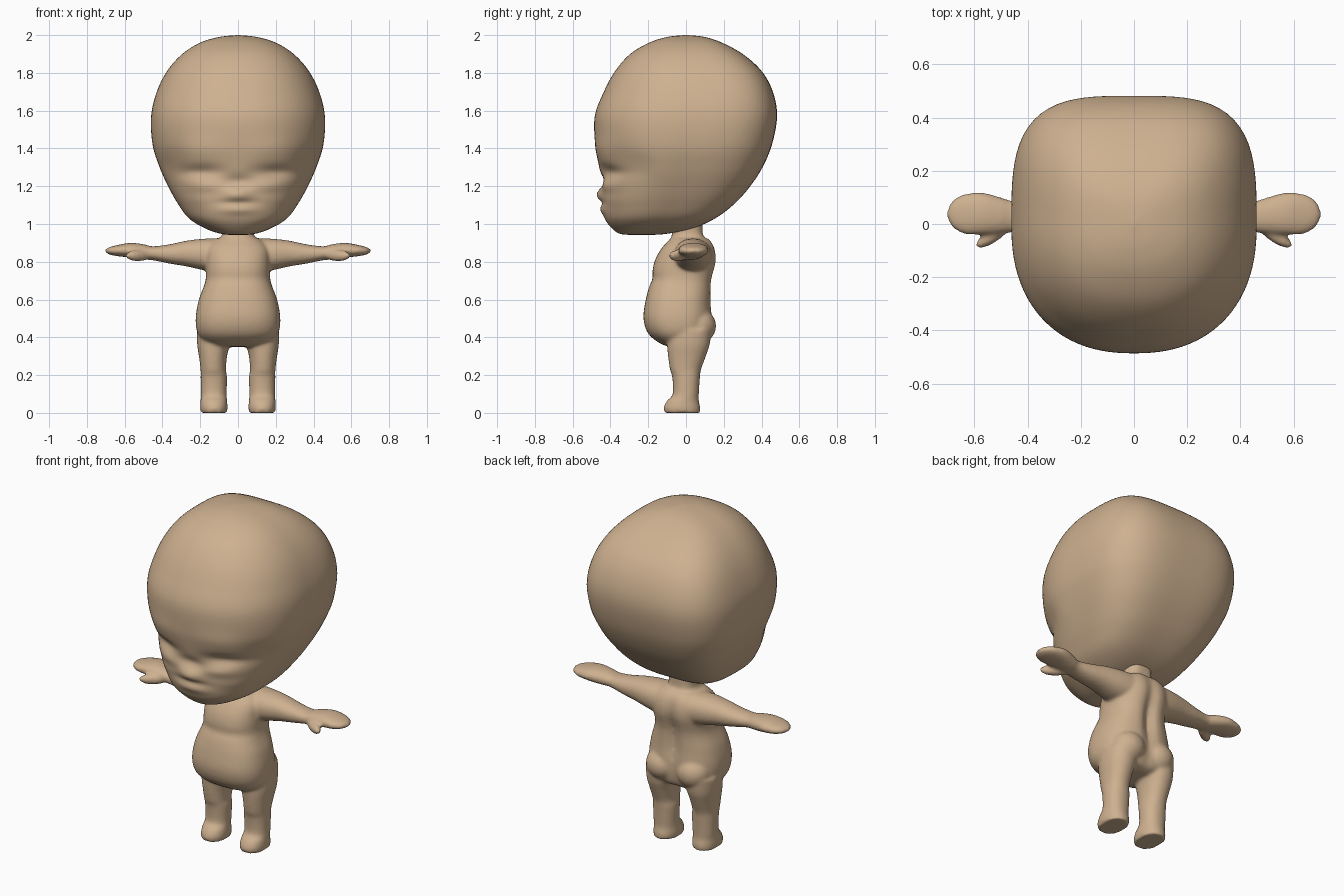
import bpy, bmesh, math
from mathutils import Vector

if "Cube" in bpy.data.objects:
    bpy.data.objects.remove(bpy.data.objects["Cube"], do_unlink=True)

skin = bpy.data.materials.new("tan skin")
skin.use_nodes = True
SKIN = (0.62, 0.44, 0.28, 1)
skin.diffuse_color = SKIN
skin.node_tree.nodes["Principled BSDF"].inputs["Base Color"].default_value = SKIN


def smooth_rows(rows, steps):
    """Catmull-Rom interpolation between cross-section rows."""
    pts = [rows[0]] + rows + [rows[-1]]
    out = []
    for p0, p1, p2, p3 in zip(pts, pts[1:], pts[2:], pts[3:]):
        for i in range(steps):
            t = i / steps
            out.append([b + t / 2 * ((c - a) + t * (2*a - 5*b + 4*c - d + t * (3*(b - c) + d - a)))
                        for a, b, c, d in zip(p0, p1, p2, p3)])
    return out + [list(rows[-1])]


def loft(bm, rows, axis="z", n_front=2.2, n_back=2.2, segs=48, steps=6, mirror=False):
    """Rows are (position, u min, u max, v min, v max); sections are superellipses."""
    rings = []
    for pos, u0, u1, v0, v1 in smooth_rows(rows, steps):
        ring = []
        for k in range(segs):
            a = 2 * math.pi * k / segs
            c, s = math.cos(a), math.sin(a)
            n = n_back if s > 0 else n_front
            r = (abs(c)**n + abs(s)**n) ** (-1 / n)
            u = (u0 + u1) / 2 + (u1 - u0) / 2 * r * c
            v = (v0 + v1) / 2 + (v1 - v0) / 2 * r * s
            co = Vector((u, v, pos)) if axis == "z" else Vector((pos, u, v))
            if mirror:
                co.x = -co.x
            ring.append(bm.verts.new(co))
        rings.append(ring)
    faces = [bm.faces.new(rings[0]), bm.faces.new(rings[-1])]
    for lo, hi in zip(rings, rings[1:]):
        for k in range(segs):
            j = (k + 1) % segs
            faces.append(bm.faces.new((lo[k], lo[j], hi[j], hi[k])))
    bmesh.ops.recalc_face_normals(bm, faces=faces)


def ball(bm, centre, radii, angle=0.0):
    """Ellipsoid turned about z."""
    new = bmesh.ops.create_uvsphere(bm, u_segments=24, v_segments=16, radius=1)["verts"]
    for v in new:
        x, y = v.co.x * radii[0], v.co.y * radii[1]
        c, s = math.cos(angle), math.sin(angle)
        v.co = Vector(centre) + Vector((x*c - y*s, x*s + y*c, v.co.z * radii[2]))


def gauss(d, width):
    return math.exp(-(d / width) ** 2)


def finish(bm, name):
    mesh = bpy.data.meshes.new(name)
    bm.to_mesh(mesh)
    bm.free()
    ob = bpy.data.objects.new(name, mesh)
    bpy.context.collection.objects.link(ob)
    mesh.materials.append(skin)
    mesh.shade_smooth()
    return ob


# Head: large, round in front, boxier at the back
head_rows = [(z, -w, w, f, b) for z, w, f, b in [
    (0.943, 0.005, -0.24, -0.23), (0.946, 0.08, -0.34, -0.12), (0.975, 0.17, -0.39, 0.03),
    (1.03, 0.26, -0.43, 0.155), (1.11, 0.32, -0.44, 0.26), (1.2, 0.37, -0.445, 0.34),
    (1.3, 0.415, -0.46, 0.405), (1.42, 0.452, -0.48, 0.455), (1.57, 0.46, -0.483, 0.482),
    (1.7, 0.43, -0.435, 0.46), (1.81, 0.375, -0.375, 0.4), (1.9, 0.295, -0.295, 0.3),
    (1.96, 0.2, -0.195, 0.19), (1.99, 0.1, -0.1, 0.1), (2.0, 0.005, -0.01, 0.01)]]
bm = bmesh.new()
loft(bm, head_rows, n_front=2.3, n_back=3.4, segs=96, steps=8)
# Face relief as (x, z, width, height, push out)
relief = [(0.0, 1.155, 0.07, 0.04, 0.03), (0.0, 1.225, 0.09, 0.035, -0.018),
          (0.0, 1.075, 0.1, 0.025, 0.015), (0.0, 1.115, 0.09, 0.014, -0.008),
          (0.2, 1.275, 0.11, 0.035, -0.03), (0.17, 1.2, 0.1, 0.03, 0.012),
          (0.2, 1.13, 0.12, 0.05, 0.008), (0.2, 1.4, 0.14, 0.06, 0.008),
          (0.37, 1.3, 0.08, 0.1, -0.025)]
for v in bm.verts:
    front = min(1, max(0, (-v.co.y - 0.1) / 0.15))
    for x, z, w, h, push in relief:
        v.co.y -= front * push * gauss(abs(v.co.x) - x, w) * gauss(v.co.z - z, h)
finish(bm, "head")

# Torso with round belly, chest and neck
bm = bmesh.new()
loft(bm, [(z, -w, w, f, b) for z, w, f, b in [
    (0.35, 0.1, -0.09, 0.07), (0.37, 0.17, -0.14, 0.11), (0.42, 0.213, -0.2, 0.13),
    (0.5, 0.224, -0.225, 0.14), (0.6, 0.207, -0.213, 0.135), (0.7, 0.172, -0.187, 0.14),
    (0.8, 0.17, -0.167, 0.163), (0.87, 0.165, -0.13, 0.155), (0.915, 0.125, -0.09, 0.13),
    (0.94, 0.085, -0.075, 0.095), (1.02, 0.085, -0.075, 0.09)]], n_front=2.5, n_back=2.5)
# Spine groove and chest fold
for v in bm.verts:
    if v.co.y > 0:
        v.co.y -= 0.03 * gauss(v.co.x, 0.035) * gauss(v.co.z - 0.65, 0.22)
    else:
        v.co.y += 0.008 * gauss(v.co.z - 0.71, 0.025)

leg_rows = [(0.0, 0.058, 0.197, -0.115, 0.075), (0.03, 0.055, 0.2, -0.118, 0.075),
            (0.065, 0.058, 0.198, -0.1, 0.068), (0.1, 0.06, 0.197, -0.07, 0.068),
            (0.19, 0.058, 0.198, -0.073, 0.074), (0.23, 0.064, 0.198, -0.085, 0.08),
            (0.3, 0.058, 0.207, -0.095, 0.105), (0.36, 0.045, 0.216, -0.1, 0.125),
            (0.44, 0.035, 0.218, -0.1, 0.135)]
arm_rows = [(0.08, -0.06, 0.14, 0.74, 0.925), (0.18, -0.06, 0.13, 0.755, 0.922),
            (0.27, -0.045, 0.115, 0.775, 0.912), (0.36, -0.035, 0.1, 0.79, 0.893),
            (0.45, -0.032, 0.087, 0.808, 0.882), (0.5, -0.036, 0.1, 0.812, 0.893),
            (0.57, -0.04, 0.118, 0.822, 0.9), (0.64, -0.037, 0.112, 0.83, 0.888),
            (0.685, -0.01, 0.085, 0.84, 0.876), (0.705, 0.03, 0.045, 0.855, 0.862)]
for side in (1, -1):
    loft(bm, leg_rows, mirror=side < 0, segs=32)
    loft(bm, arm_rows, axis="x", mirror=side < 0, segs=32)
    # Thumb and buttock
    ball(bm, (side * 0.53, -0.042, 0.832), (0.078, 0.027, 0.03), side * -0.6)
    ball(bm, (side * 0.1, 0.06, 0.46), (0.1, 0.1, 0.095))

# Blend the body parts into one soft skin
body = finish(bm, "body")
remesh = body.modifiers.new("Blend", "REMESH")
remesh.mode = "VOXEL"
remesh.voxel_size = 0.009
remesh.use_smooth_shade = True
soften = body.modifiers.new("Soften", "SMOOTH")
soften.factor = 0.5
soften.iterations = 8
